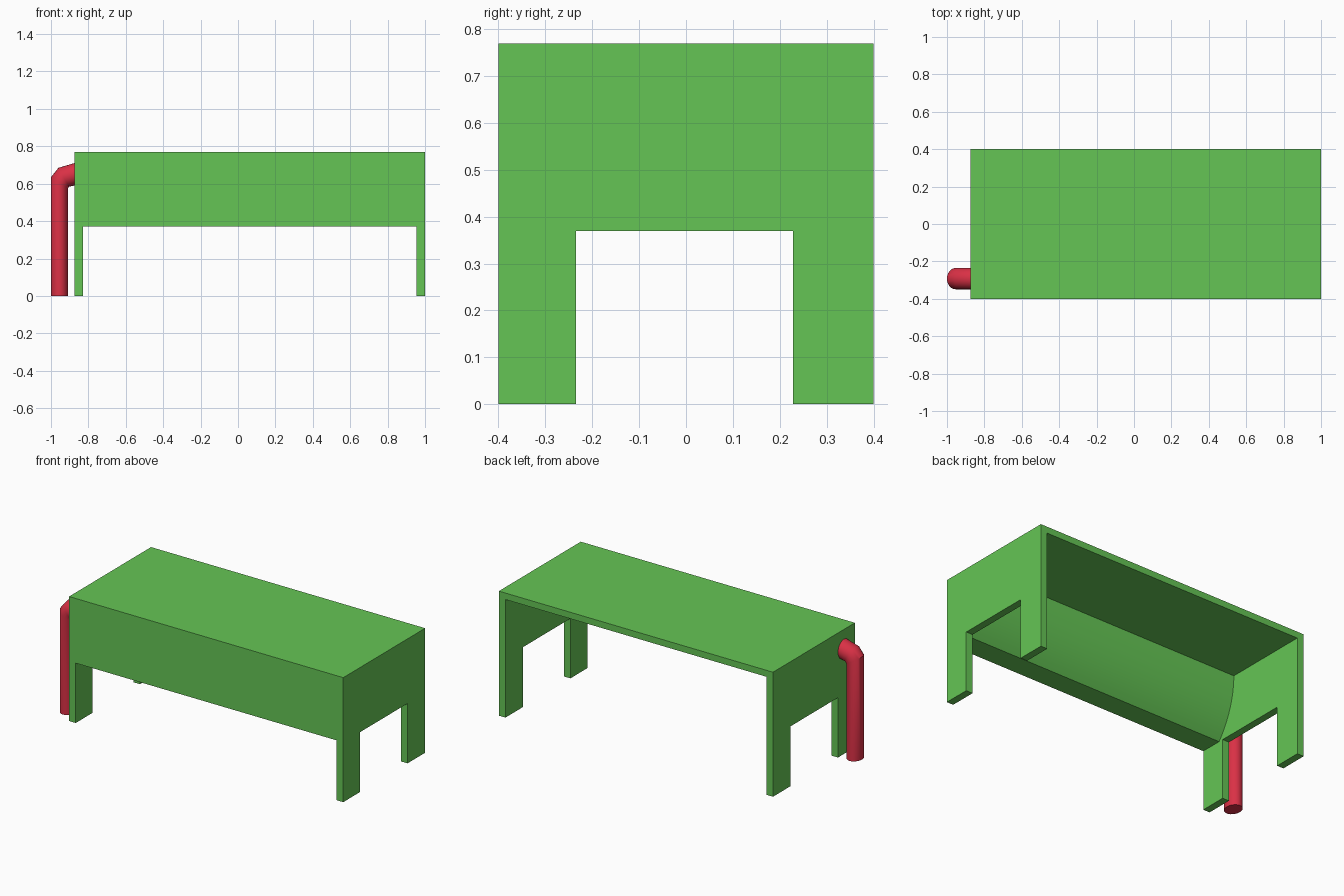
import bpy, bmesh, math
from mathutils import Vector

if "Cube" in bpy.data.objects:
    bpy.data.objects.remove(bpy.data.objects["Cube"])


def material(name, color):
    m = bpy.data.materials.new(name)
    m.diffuse_color = color
    m.use_nodes = True
    m.node_tree.nodes["Principled BSDF"].inputs["Base Color"].default_value = m.diffuse_color
    return m


def loft(name, rings):
    """Closed solid through a list of equal-length rings of points."""
    bm = bmesh.new()
    vs = [[bm.verts.new(p) for p in r] for r in rings]
    n = len(rings[0])
    for a, b in zip(vs, vs[1:]):
        for i in range(n):
            j = (i + 1) % n
            bm.faces.new((a[i], a[j], b[j], b[i]))
    bm.faces.new(vs[0])
    bm.faces.new(vs[-1])
    bmesh.ops.recalc_face_normals(bm, faces=bm.faces)
    me = bpy.data.meshes.new(name)
    bm.to_mesh(me)
    bm.free()
    ob = bpy.data.objects.new(name, me)
    bpy.context.collection.objects.link(ob)
    return ob


def prism(name, profile, x0, x1):
    """Extrude a (y, z) profile along x."""
    return loft(name, [[(x, y, z) for y, z in profile] for x in (x0, x1)])


def shade(ob):
    bpy.ops.object.select_all(action='DESELECT')
    ob.select_set(True)
    bpy.context.view_layer.objects.active = ob
    bpy.ops.object.shade_smooth_by_angle(angle=math.radians(35))


LEFT, RIGHT, HALF, TOP, WALL = -0.875, 1.0, 0.4, 0.77, 0.045
APRON, ROOF = 0.37, 0.73

# Body block
body = prism("bench_body", [(-HALF, 0), (HALF, 0), (HALF, TOP), (-HALF, TOP)], LEFT, RIGHT)

# Hollow under the top, open at the back, with the curved inner apron
y_top, drop = -0.14, 0.125
h = ROOF - APRON
r = (h * h + drop * drop) / (2 * drop)
arc_end = math.asin(h / r)
arc = [(y_top - r + r * math.cos(arc_end * i / 12), ROOF - r * math.sin(arc_end * i / 12))
       for i in range(13)]
hollow = prism("hollow_cutter",
               [(0.6, -0.1), (0.6, ROOF)] + arc + [(-0.6, APRON), (-0.6, -0.1)],
               LEFT + WALL, RIGHT - WALL)

# Gap between the legs of both end panels
gap = prism("leg_gap_cutter", [(-0.235, -0.1), (0.228, -0.1), (0.228, APRON), (-0.235, APRON)],
            LEFT - 0.1, RIGHT + 0.1)

for cutter in (hollow, gap):
    cutter.hide_render = True
    mod = body.modifiers.new(cutter.name, 'BOOLEAN')
    mod.operation = 'DIFFERENCE'
    mod.solver = 'EXACT'
    mod.object = cutter
    bpy.context.view_layer.objects.active = body
    bpy.ops.object.modifier_apply(modifier=mod.name)
    bpy.data.objects.remove(cutter)
body.data.materials.clear()
body.data.materials.append(material("green", (0.13, 0.56, 0.09, 1)))
shade(body)

# Bent pipe: outer and inner (x, z) edge of each ring, bottom to wall
edges = [((-1.0, 0), (-0.908, 0)),
         ((-1.0, 0.635), (-0.908, 0.575)),
         ((-0.96, 0.685), (-0.904, 0.584)),
         ((-0.875, 0.71), (-0.875, 0.59))]
rings = []
for (ox, oz), (ix, iz) in edges:
    c = Vector(((ox + ix) / 2, -0.292, (oz + iz) / 2))
    u = Vector(((ox - ix) / 2, 0, (oz - iz) / 2))
    v = Vector((0, 0.057, 0))
    rings.append([c + u * math.cos(a) + v * math.sin(a)
                  for a in (2 * math.pi * k / 24 for k in range(24))])
pipe = loft("drain_pipe", rings)
pipe.data.materials.append(material("red", (0.7, 0.03, 0.06, 1)))
shade(pipe)
